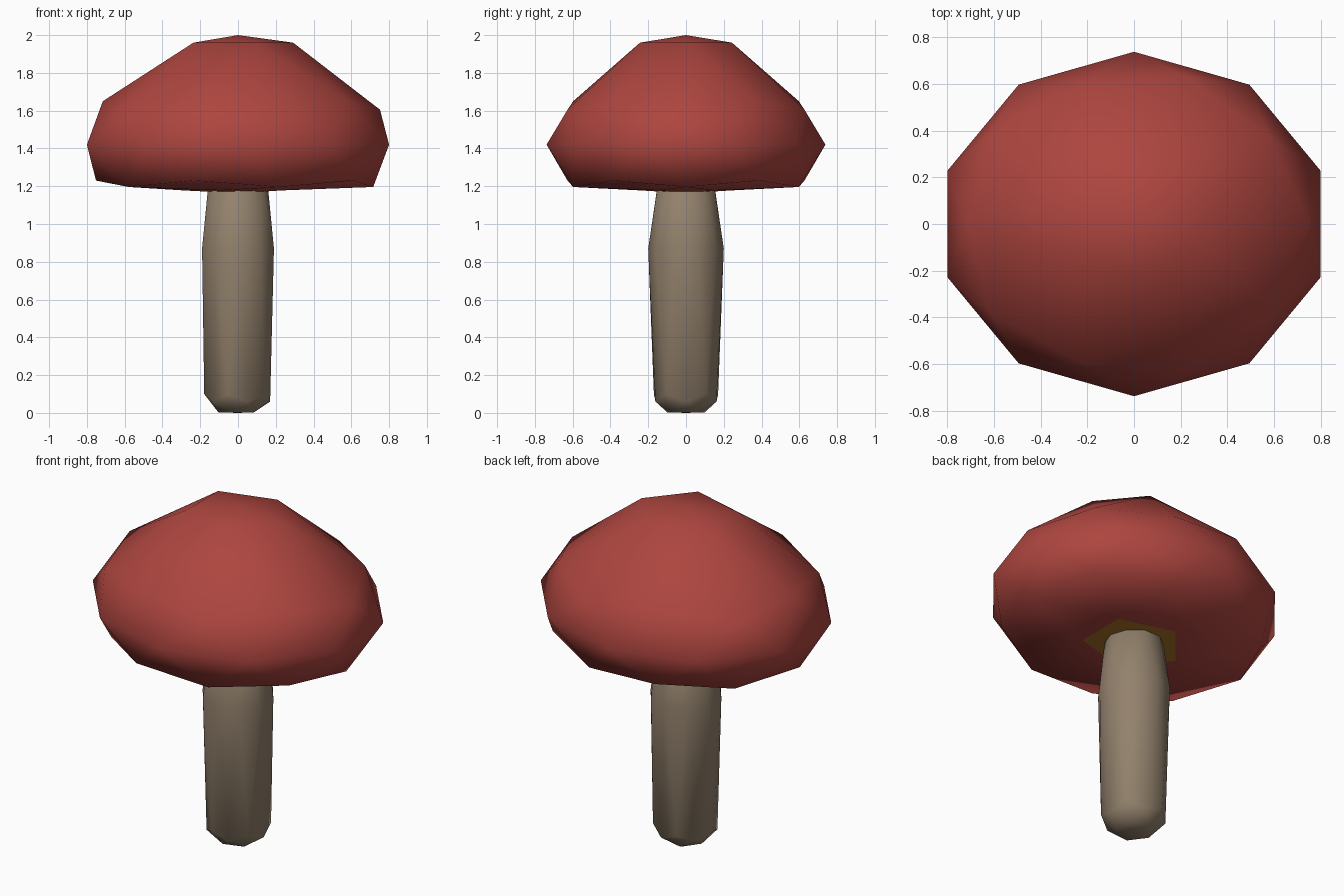
import bpy
import math

if "Cube" in bpy.data.objects:
    bpy.data.objects.remove(bpy.data.objects["Cube"])

# Height levels of a 42-point icosphere
LEVELS = (-1, -0.851, -0.526, -0.447, 0, 0.447, 0.526, 0.851, 1)


def material(name, color):
    m = bpy.data.materials.new(name)
    m.diffuse_color = (*color, 1)
    m.use_nodes = True
    m.node_tree.nodes["Principled BSDF"].inputs["Base Color"].default_value = m.diffuse_color
    return m


def shaped_ball(name, rx, ry, profile, mat):
    """Icosphere whose point rings are moved to (unit radius, height) pairs."""
    bpy.ops.mesh.primitive_ico_sphere_add(subdivisions=2, radius=1)
    ob = bpy.context.object
    ob.name = name
    for v in ob.data.vertices:
        i = min(range(len(LEVELS)), key=lambda k: abs(LEVELS[k] - v.co.z))
        r, z = profile[i]
        a = math.atan2(v.co.y, v.co.x)
        v.co = (rx * r * math.cos(a), ry * r * math.sin(a), z)
    ob.data.materials.append(mat)
    bpy.ops.object.shade_smooth()
    return ob


red = material("cap_red", (0.42, 0.06, 0.05))
tan = material("stem_tan", (0.29, 0.22, 0.15))
amber = material("gill_amber", (0.40, 0.17, 0.02))

# Stem: long, narrowing where it enters the cap
shaped_ball("stem", 0.2, 0.2, [
    (0, 0), (0.52, 0.003), (0.85, 0.06), (0.894, 0.10), (1, 0.87),
    (0.79, 1.20), (0.78, 1.22), (0.5, 1.25), (0, 1.26)], tan)

# Cap: wide oval with a flattened underside
cap = shaped_ball("cap", 0.841, 0.738, [
    (0, 1.163), (0.347, 1.178), (0.851, 1.196), (0.894, 1.23), (1, 1.42),
    (0.894, 1.605), (0.851, 1.65), (0.347, 1.96), (0, 2.0)], red)

# Amber patch around the stem on the underside
cap.data.materials.append(amber)
for p in cap.data.polygons:
    if p.center.z < 1.18 and math.hypot(p.center.x, p.center.y) < 0.22:
        p.material_index = 1
